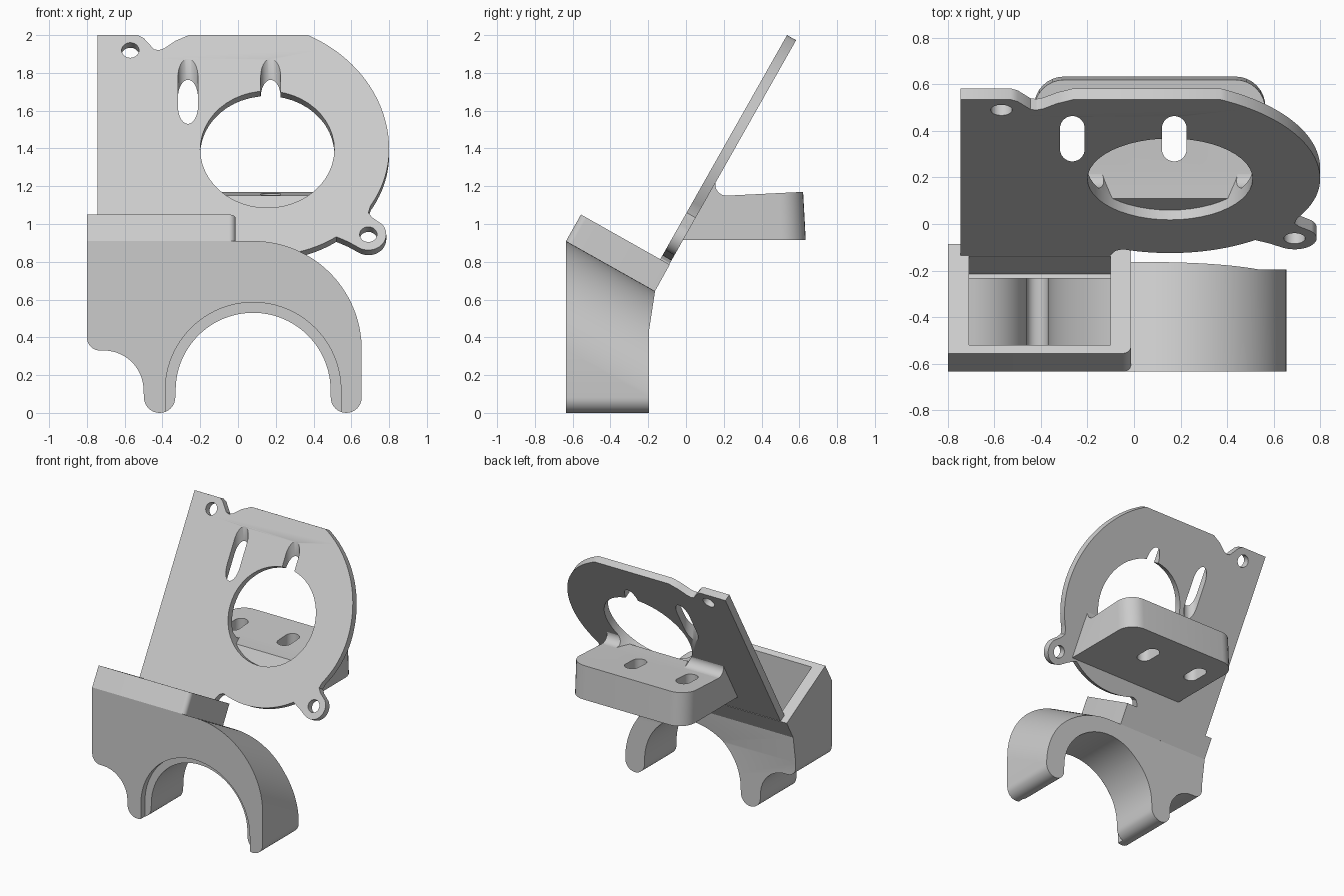
import bpy, bmesh, math

if "Cube" in bpy.data.objects:
    bpy.data.objects.remove(bpy.data.objects["Cube"], do_unlink=True)

TONE = (0.6, 0.6, 0.6, 1)
grey = bpy.data.materials.new("light_grey")
grey.use_nodes = True
grey.diffuse_color = TONE
grey.node_tree.nodes["Principled BSDF"].inputs["Base Color"].default_value = TONE

TILT = math.radians(60.5)
SIN, COS = math.sin(TILT), math.cos(TILT)
THICK = 0.055


def arc(cx, cz, rx, rz, start, end, n=24):
    angles = [math.radians(start + (end - start) * i / n) for i in range(n + 1)]
    return [(cx + rx * math.cos(a), cz + rz * math.sin(a)) for a in angles]


def prism(name, pts, near, far, bevel=None, radius=0.0):
    """Join two mapped copies of an outline into a solid."""
    bm = bmesh.new()
    a = [bm.verts.new(near(*p)) for p in pts]
    b = [bm.verts.new(far(*p)) for p in pts]
    bm.faces.new(a)
    bm.faces.new(b[::-1])
    for i in range(len(pts)):
        j = (i + 1) % len(pts)
        bm.faces.new((a[j], a[i], b[i], b[j]))
    bm.normal_update()
    if bm.calc_volume(signed=True) < 0:
        bmesh.ops.reverse_faces(bm, faces=bm.faces[:])
        bm.normal_update()
    if bevel:
        edges = [e for e in bm.edges if bevel(e.verts[0].co, e.verts[1].co)]
        bmesh.ops.bevel(bm, geom=edges, offset=radius, segments=8, profile=0.5, affect='EDGES')
        bm.normal_update()
    mesh = bpy.data.meshes.new(name)
    bm.to_mesh(mesh)
    bm.free()
    mesh.materials.append(grey)
    obj = bpy.data.objects.new(name, mesh)
    bpy.context.collection.objects.link(obj)
    return obj


def along_y(name, pts, y0, y1):
    return prism(name, pts, lambda x, z: (x, y0, z), lambda x, z: (x, y1, z))


def along_x(name, pts, x0, x1, **kw):
    return prism(name, pts, lambda y, z: (x0, y, z), lambda y, z: (x1, y, z), **kw)


def on_plate(depth):
    """Map a front outline onto the tilted plane, pushed back by depth."""
    return lambda x, z: (x, 0.535 - (2 - z) * COS / SIN + depth * SIN, z - depth * COS)


def cut(obj, cutters):
    """Subtract the cutters and keep the result as the part's mesh."""
    for c in cutters:
        c.hide_render = True
        mod = obj.modifiers.new("cut", 'BOOLEAN')
        mod.operation = 'DIFFERENCE'
        mod.solver = 'EXACT'
        mod.object = c
    bpy.context.view_layer.update()
    dg = bpy.context.evaluated_depsgraph_get()
    mesh = bpy.data.meshes.new_from_object(obj.evaluated_get(dg))
    obj.modifiers.clear()
    obj.data = mesh


# Clamp body: front outline, its top sloping down towards the back
top = [(-0.8, 0.91)] + arc(0.08, 0.335, 0.575, 0.575, 90, 0, 40)
under = (arc(0.573, 0.082, 0.082, 0.082, 0, -180, 16)
         + arc(0.08, 0.12, 0.41, 0.41, 0, 180, 48)
         + arc(-0.415, 0.082, 0.083, 0.082, 0, -180, 16)
         + arc(-0.71, 0.12, 0.21, 0.21, 0, 90, 16)
         + arc(-0.73, 0.40, 0.07, 0.07, 270, 180, 10))
sloping = set(top[:-1])
# The lowest right point of the top stays clear of the foot when lowered
sloping.add(top[-1])
body = prism("clamp_body", top + under, lambda x, z: (x, -0.635, z),
             lambda x, z: (x, -0.164, z - 0.25 if (x, z) == top[-1] else
                           z - 0.265 if (x, z) in sloping else z))

# Back of the body leans inwards below the plate
back = along_x("back_cutter", [(-0.195, -0.1), (-0.195, 0.44), (-0.1635, 0.647),
                               (-0.05, 0.647), (-0.05, -0.1)], -1, 1)

# Tilted box rim above the body
box = along_x("box_rim", [(-0.635, 0.91), (-0.556, 1.05), (-0.086, 0.785), (-0.164, 0.645)],
              -0.8, -0.013, radius=0.035,
              bevel=lambda p, q: min(p.x, q.x) > -0.1 and max(p.y, q.y) < -0.5)

# Cavity following the underside, and the space in front of the plate
floor = (arc(-0.71, 0.12, 0.25, 0.25, 90, 0, 16)
         + arc(-0.415, 0.09, 0.045, 0.04, 180, 360, 12)
         + arc(0.08, 0.12, 0.45, 0.45, 180, 113.6, 24))
cavity = along_y("cavity_cutter", [(-0.71, 1.2)] + floor + [(-0.10, 1.2)], -0.52, -0.235)
chamber = along_x("chamber_cutter", [(-0.52, 0.6), (-0.52, 1.2), (0.082, 1.2), (-0.25, 0.613)],
                  -0.71, -0.10)

# Rebate around the front of the clamp bore
rebate = along_y("rebate_cutter",
                 [(0.545, -0.1)] + arc(0.08, 0.12, 0.465, 0.465, 0, 180, 48) + [(-0.385, -0.1)],
                 -0.75, -0.585)
cut(body, [back, cavity, rebate])
cut(box, [chamber])

# Tilted fan plate with a rounded side and two screw ears
cx, cz, rx = 0.155, 1.395, 0.645
rz = rx * SIN
outline = ([(-0.745, 0.672), (-0.745, 2.0), (-0.53, 2.0), (-0.50, 1.985), (-0.445, 1.925),
            (-0.42, 1.92), (-0.39, 1.93), (-0.33, 1.97), (-0.26, 2.0)]
           + arc(0.023, cz, 0.777, 0.777 * SIN, 63.4, 2, 28)
           + arc(cx, cz, rx, rz, 0, -32, 14)
           + [(0.69, 1.06), (0.71, 1.035)]
           + arc(0.69, 0.945, 0.095, 0.083, 40, -125, 20)
           + [(0.585, 0.905), (0.555, 0.918)]
           + arc(cx, cz, rx, rz, -55.5, -108.5, 24)
           + [(-0.08, 0.85), (-0.10, 0.82), (-0.10, 0.672)])
plate = prism("fan_plate", outline, on_plate(0), on_plate(THICK))


def hole(name, x, z, r):
    return prism(name, arc(x, z, r, r * SIN, 0, 352.5, 47), on_plate(-0.1), on_plate(0.2))


bore = hole("bore_cutter", cx, cz, 0.355)
screws = [hole("screw_cutter", -0.57, 1.92, 0.046), hole("screw_cutter", 0.69, 0.945, 0.046)]

# Upright slots pass through both the plate and the shelf
slots = []
for x in (-0.265, 0.173):
    pts = arc(x, 0.411, 0.053, 0.053, 0, 180, 16) + arc(x, 0.322, 0.053, 0.053, 180, 360, 16)
    slots.append(prism("slot_cutter", pts, lambda x, y: (x, y, 0.8), lambda x, y: (x, y, 2.2)))
cut(plate, [bore] + screws + slots)

# Rear shelf with rounded back corners
LEFT, RIGHT = -0.43, 0.565
shelf = along_x("rear_shelf",
                [(-0.025, 0.915), (0.11, 1.15), (0.215, 1.15), (0.62, 1.17), (0.634, 0.915)],
                LEFT, RIGHT, radius=0.13,
                bevel=lambda p, q: min(p.y, q.y) > 0.6 and abs(p.x - q.x) < 0.01)
cut(shelf, slots)

# Fillet between shelf and plate, cleared by the bore
fillet = along_x("shelf_fillet",
                 [(0.105, 1.14), (0.15, 1.225)] + arc(0.215, 1.21, 0.06, 0.06, 160, 270, 10)
                 + [(0.215, 1.14)], LEFT, RIGHT)
cut(fillet, [bore])

for c in [back, cavity, chamber, rebate, bore] + screws + slots:
    bpy.data.objects.remove(c, do_unlink=True)

# Smooth curves, sharp edges
bpy.ops.object.select_all(action='DESELECT')
for o in (body, box, plate, shelf, fillet):
    o.select_set(True)
    bpy.context.view_layer.objects.active = o
bpy.ops.object.shade_smooth_by_angle(angle=math.radians(30))
